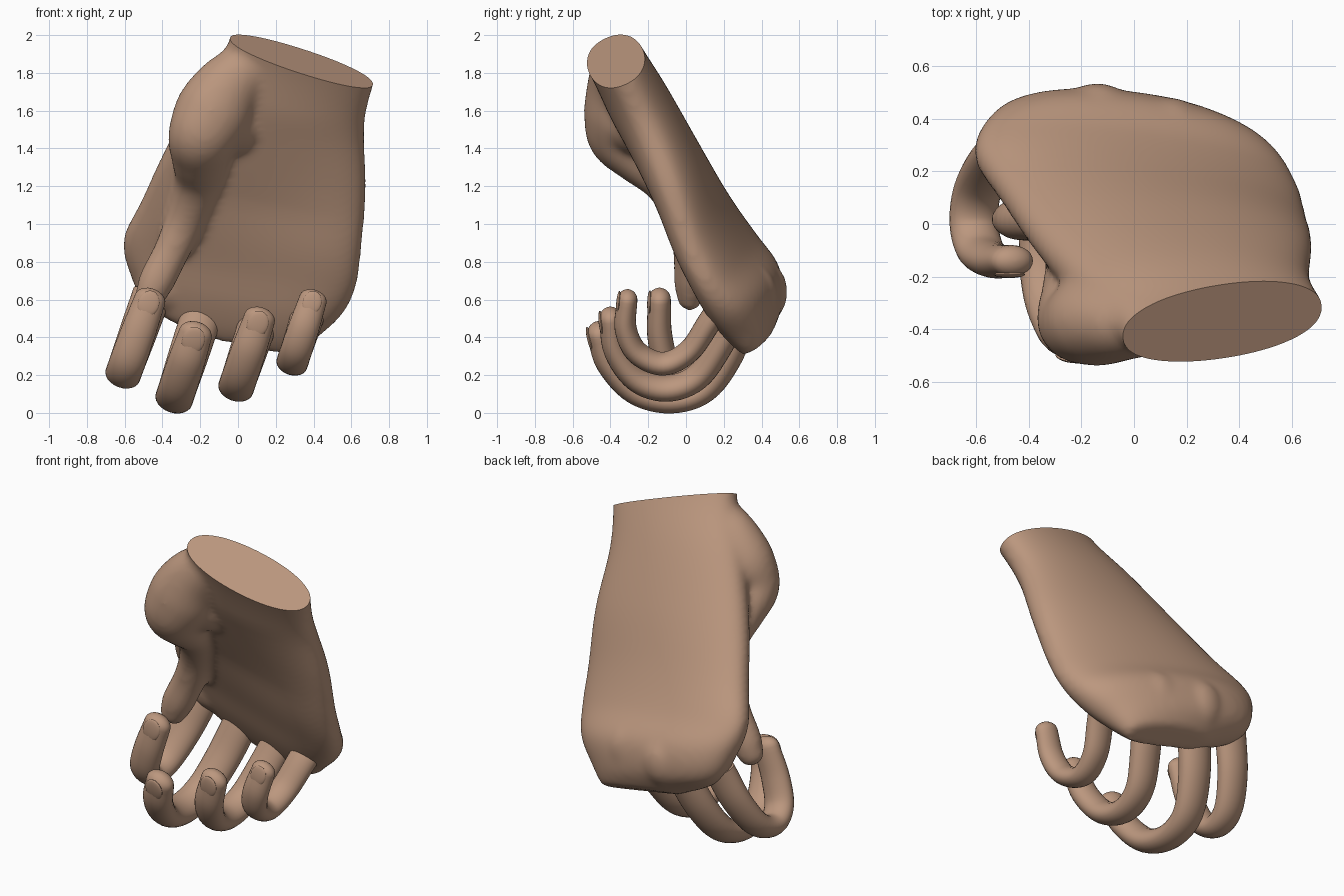
import bpy, bmesh, math
from mathutils import Vector, Matrix

cube = bpy.data.objects.get("Cube")
if cube:
    bpy.data.objects.remove(cube)

skin = bpy.data.materials.new("skin")
skin.use_nodes = True
COLOR = (0.50, 0.31, 0.21, 1)
skin.diffuse_color = COLOR
skin.node_tree.nodes["Principled BSDF"].inputs["Base Color"].default_value = COLOR


def make_object(name, bm):
    bmesh.ops.recalc_face_normals(bm, faces=bm.faces)
    mesh = bpy.data.meshes.new(name)
    bm.to_mesh(mesh)
    bm.free()
    obj = bpy.data.objects.new(name, mesh)
    bpy.context.collection.objects.link(obj)
    mesh.materials.append(skin)
    return obj


def smooth(obj):
    bpy.ops.object.select_all(action='DESELECT')
    obj.select_set(True)
    bpy.context.view_layer.objects.active = obj
    bpy.ops.object.shade_smooth_by_angle(angle=math.radians(45))


def skin_rings(bm, rings):
    loops = [[bm.verts.new(p) for p in ring] for ring in rings]
    for a, b in zip(loops, loops[1:]):
        for i in range(len(a)):
            j = (i + 1) % len(a)
            bm.faces.new((a[i], a[j], b[j], b[i]))
    bm.faces.new(loops[0])
    bm.faces.new(loops[-1])


def ellipsoid(bm, centre, size, turn=Matrix.Identity(4)):
    place = Matrix.Translation(centre) @ turn @ Matrix.Diagonal((*size, 1))
    bmesh.ops.create_uvsphere(bm, u_segments=20, v_segments=12, radius=1, matrix=place)


def spline(keys, steps=6):
    """Catmull-Rom through tuples of any length."""
    keys = [Vector(k) for k in keys]
    ext = [keys[0] * 2 - keys[1]] + keys + [keys[-1] * 2 - keys[-2]]
    out = []
    for a, b, c, d in zip(ext, ext[1:], ext[2:], ext[3:]):
        for s in range(steps):
            t = s / steps
            out.append(0.5 * (2 * b + (c - a) * t + (2 * a - 5 * b + 4 * c - d) * t * t
                              + (3 * b - a - 3 * c + d) * t ** 3))
    return out + [keys[-1]]


def tube(bm, keys, side, wide=1.0, sides=24):
    """Round-tipped tube; keys are (x, y, z, radius), last one is the tip."""
    pts = spline(keys)
    frames = []
    for i, p in enumerate(pts):
        q, o = pts[min(i + 1, len(pts) - 1)], pts[max(i - 1, 0)]
        frames.append((p.to_3d(), (q - o).to_3d().normalized(), p[3]))
    tip, direction, r = frames[-1]
    for k in range(1, 6):
        a = k * math.pi / 2 / 5.3
        frames.append((tip + direction * r * math.sin(a), direction, r * math.cos(a)))
    rings = []
    for p, t, r in frames:
        n = t.cross(side).normalized()
        u = n.cross(t)
        angles = [2 * math.pi * i / sides for i in range(sides)]
        rings.append([p + u * r * wide * math.cos(a) + n * r * math.sin(a) for a in angles])
    skin_rings(bm, rings)
    return tip, direction


# Palm: rounded sections from wrist to knuckles
# (x, y, z, half width, half thickness, twist)
ALONG = Vector((-0.2, 0.48, -0.85)).normalized()
sections = [
    (0.395, -0.50, 2.08, 0.42, 0.155, 0.08),
    (0.335, -0.37, 1.86, 0.405, 0.155, 0.08),
    (0.23, -0.24, 1.62, 0.45, 0.17, 0.04),
    (0.15, -0.08, 1.30, 0.54, 0.18, -0.02),
    (0.07, 0.07, 1.00, 0.60, 0.18, -0.10),
    (0.01, 0.19, 0.80, 0.635, 0.185, -0.13),
    (-0.01, 0.29, 0.64, 0.58, 0.21, -0.13),
    (-0.03, 0.355, 0.49, 0.46, 0.17, -0.12),
    (0.06, 0.37, 0.375, 0.28, 0.10, -0.08),
]
bm = bmesh.new()
rings = []
for s in spline(sections, 5):
    across = Vector((0.96, s[5], -0.2)).normalized()
    back = across.cross(ALONG).normalized()
    if back.y < 0:
        back.negate()
    depth = 0.32 * min(1, max(0, (1.65 - s[2]) / 0.5))
    ring = []
    for i in range(48):
        a = 2 * math.pi * i / 48
        c, d = math.cos(a), math.sin(a)
        w = math.copysign(abs(c) ** 0.95, c)
        h = math.copysign(abs(d) ** 0.9, d)
        hollow = depth * (1 - w * w) if h < 0 else 0
        ring.append(s.to_3d() + across * w * s[3] + back * h * s[4] * (1 - hollow))
    rings.append(ring)
skin_rings(bm, rings)

# Thumb with its fleshy base
tube(bm, [(0.17, -0.38, 1.98, 0.10), (0.07, -0.375, 1.85, 0.125),
          (-0.05, -0.365, 1.72, 0.16), (-0.13, -0.36, 1.59, 0.18),
          (-0.19, -0.36, 1.46, 0.16), (-0.20, -0.26, 1.35, 0.135),
          (-0.21, -0.12, 1.22, 0.11), (-0.27, -0.02, 1.04, 0.095),
          (-0.35, 0.015, 0.86, 0.085), (-0.43, 0.02, 0.70, 0.085), (-0.47, 0.02, 0.61, 0.07)],
     Vector((1, 0.2, -0.2)), 1.15)
ellipsoid(bm, (-0.05, -0.26, 1.55), (0.19, 0.17, 0.19))

# Soft knuckle swellings
for centre in [(-0.39, 0.33, 0.70), (-0.14, 0.40, 0.64), (0.13, 0.345, 0.62)]:
    ellipsoid(bm, centre, (0.15, 0.14, 0.17))

# Blend palm, thumb and knuckles into one surface
rough = make_object("palm_rough", bm)
remesh = rough.modifiers.new("blend", 'REMESH')
remesh.mode = 'VOXEL'
remesh.voxel_size = 0.018
relax = rough.modifiers.new("relax", 'SMOOTH')
relax.factor = 0.5
relax.iterations = 18
graph = bpy.context.evaluated_depsgraph_get()
bm = bmesh.new()
bm.from_mesh(rough.evaluated_get(graph).to_mesh())
bpy.data.objects.remove(rough)

# Flat wrist cut
cut = bmesh.ops.bisect_plane(bm, geom=bm.verts[:] + bm.edges[:] + bm.faces[:],
                             plane_co=(0.33, -0.38, 1.86), plane_no=(0.33, -0.4, 0.85),
                             clear_outer=True)
rim = [e for e in cut["geom_cut"] if isinstance(e, bmesh.types.BMEdge)]
bmesh.ops.contextual_create(bm, geom=rim)
smooth(make_object("palm_and_thumb", bm))

# Curled fingers: (y, z) from palm to tip, lying in a plane leaning toward +x
fingers = {
    "index": (-0.61, 0.20, 0.36, 0.068,
              [(0.32, 0.63), (0.25, 0.42), (0.14, 0.25), (0.01, 0.20), (-0.10, 0.27), (-0.14, 0.42), (-0.14, 0.60)]),
    "middle": (-0.34, 0.07, 0.33, 0.072,
               [(0.32, 0.55), (0.23, 0.31), (0.10, 0.13), (-0.08, 0.072), (-0.27, 0.12), (-0.41, 0.27), (-0.46, 0.42)]),
    "ring": (-0.01, 0.135, 0.34, 0.068,
             [(0.28, 0.56), (0.18, 0.36), (0.06, 0.19), (-0.10, 0.13), (-0.26, 0.18), (-0.37, 0.33), (-0.40, 0.50)]),
    "little": (0.285, 0.26, 0.33, 0.060,
               [(0.24, 0.64), (0.13, 0.49), (0.02, 0.33), (-0.12, 0.26), (-0.26, 0.32), (-0.32, 0.45), (-0.31, 0.60)]),
}
for name, (x0, z0, lean, radius, path) in fingers.items():
    side = Vector((1, 0, -lean)).normalized()
    shrink = [1.08, 1.05, 1, 1, 1, 0.97, 0.88]
    keys = [(x0 + lean * (z - z0), y, z, radius * k) for (y, z), k in zip(path, shrink)]
    bm = bmesh.new()
    tip, up = tube(bm, keys, side, 1.4)
    smooth(make_object(name + "_finger", bm))

    # Nail on the outer face of the fingertip
    out = side.cross(up).normalized()
    if out.y > 0:
        out.negate()
    turn = Matrix((side, up, out)).transposed().to_4x4()
    bm = bmesh.new()
    ellipsoid(bm, tip + out * radius * 0.76 - up * radius * 0.35,
              (radius * 0.85, radius * 1.05, radius * 0.2), turn)
    smooth(make_object(name + "_nail", bm))
